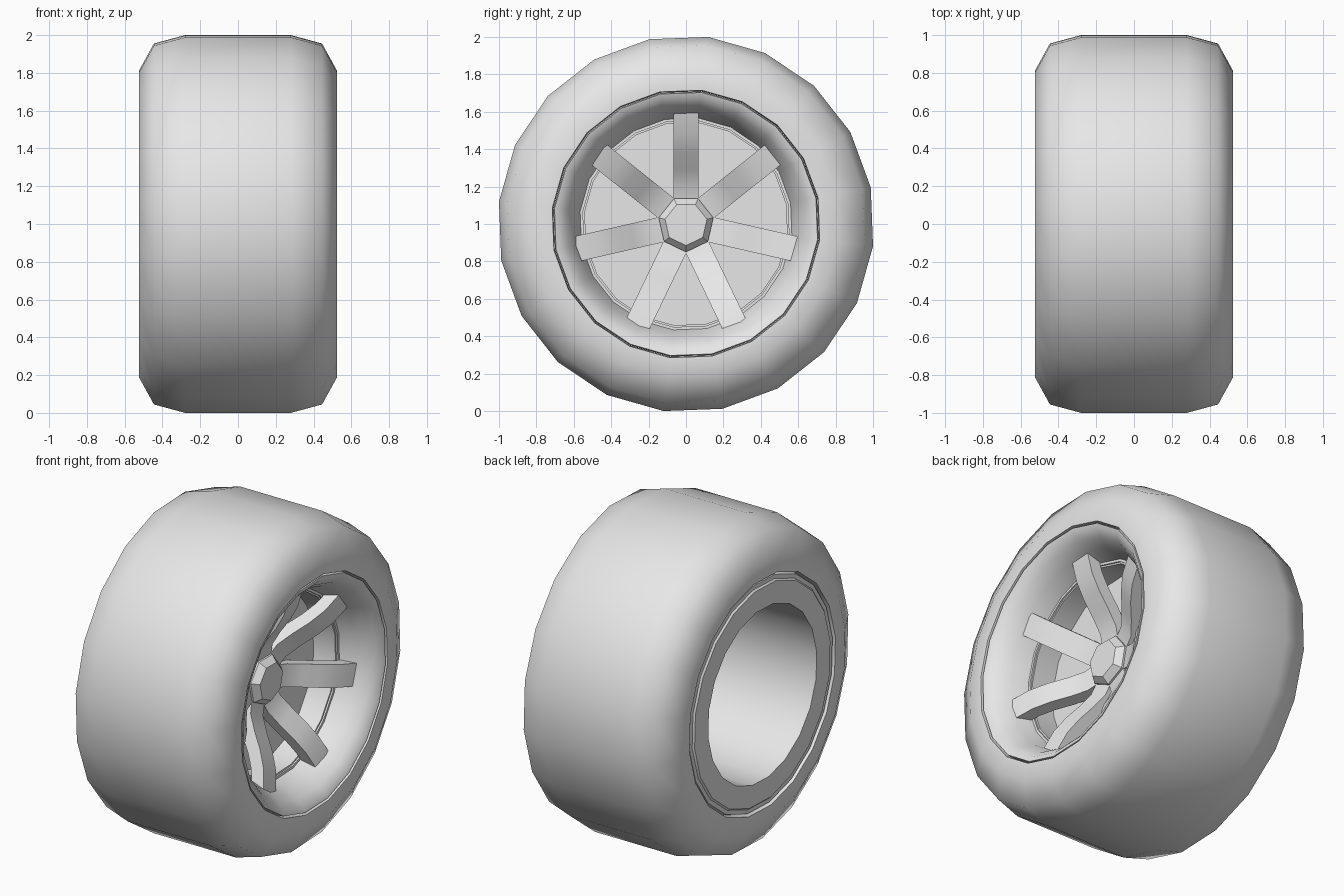
import bpy, math
from math import sin, cos, pi, radians

cube = bpy.data.objects.get("Cube")
if cube:
    bpy.data.objects.remove(cube, do_unlink=True)

grey = bpy.data.materials.new("plain_grey")
grey.use_nodes = True
colour = (0.8, 0.8, 0.8, 1)
grey.diffuse_color = colour
grey.node_tree.nodes["Principled BSDF"].inputs["Base Color"].default_value = colour


def add_object(name, verts, faces, angle):
    mesh = bpy.data.meshes.new(name)
    mesh.from_pydata(verts, [], faces)
    mesh.materials.append(grey)
    obj = bpy.data.objects.new(name, mesh)
    bpy.context.collection.objects.link(obj)
    bpy.ops.object.select_all(action='DESELECT')
    obj.select_set(True)
    bpy.context.view_layer.objects.active = obj
    bpy.ops.object.mode_set(mode='EDIT')
    bpy.ops.mesh.select_all(action='SELECT')
    bpy.ops.mesh.normals_make_consistent(inside=False)
    bpy.ops.object.mode_set(mode='OBJECT')
    if angle:
        bpy.ops.object.shade_smooth_by_angle(angle=radians(angle))
    return obj


def lathe(name, profile, sides, phase, angle, closed=False):
    """Turn an (x, radius) profile about the axle; open ends are capped."""
    n = len(profile)
    verts = [(x, r * cos(phase + 2 * pi * s / sides), 1 + r * sin(phase + 2 * pi * s / sides))
             for s in range(sides) for x, r in profile]
    faces = []
    for s in range(sides):
        a, b = s * n, (s + 1) % sides * n
        for i in range(n if closed else n - 1):
            j = (i + 1) % n
            faces.append((a + i, a + j, b + j, b + i))
    if not closed:
        faces.append([s * n for s in range(sides)])
        faces.append([s * n + n - 1 for s in range(sides)])
    return add_object(name, verts, faces, angle)


SIDES, PHASE = 20, radians(-6.8)

# Tyre: mirrored half profile, closed through the bead
half = [(0.28, 1.007), (0.445, 0.962), (0.525, 0.816), (0.525, 0.72), (0.48, 0.715)]
lathe("tyre", half + [(-x, r) for x, r in reversed(half)], SIDES, PHASE, 50, True)

# Rim: dish and web at the front, deep barrel at the back
rim = [(0.14, 0.545), (0.29, 0.545), (0.29, 0.555), (0.3, 0.555), (0.3, 0.57),
       (0.4, 0.6), (0.47, 0.64), (0.51, 0.68), (0.52, 0.708), (0.49, 0.714),
       (-0.49, 0.714), (-0.515, 0.705), (-0.515, 0.68), (-0.525, 0.67),
       (-0.525, 0.535), (0.13, 0.525)]
lathe("rim", rim, SIDES, PHASE, 32)

# Hub: tapered seven-sided nut
SPOKES = 7
lathe("hub", [(0.1, 0.12), (0.14, 0.15), (0.19, 0.15), (0.23, 0.115)], SPOKES,
      pi / 2 + pi / SPOKES, 0)

# Spokes: curved bars that sweep outward from hub to dish
path = [(0.09, 0.17), (0.2, 0.19), (0.29, 0.245), (0.38, 0.31), (0.48, 0.365), (0.605, 0.4)]
W, T = 0.068, 0.08
for k in range(SPOKES):
    t = pi / 2 + 2 * pi * k / SPOKES
    verts = []
    for i, (r, x) in enumerate(path):
        (r0, x0), (r1, x1) = path[max(i - 1, 0)], path[min(i + 1, len(path) - 1)]
        length = math.hypot(r1 - r0, x1 - x0)
        back = (r + T * (x1 - x0) / length, x - T * (r1 - r0) / length)
        if i == len(path) - 1:
            back = (r, x - T)
        for (rr, xx), w in (((r, x), W), ((r, x), -W), (back, -W), (back, W)):
            verts.append((xx, rr * cos(t) - w * sin(t), 1 + rr * sin(t) + w * cos(t)))
    faces = [(4 * i + j, 4 * i + (j + 1) % 4, 4 * i + 4 + (j + 1) % 4, 4 * i + 4 + j)
             for i in range(len(path) - 1) for j in range(4)]
    end = 4 * (len(path) - 1)
    faces += [(0, 1, 2, 3), (end, end + 1, end + 2, end + 3)]
    add_object(f"spoke_{k + 1}", verts, faces, 35)
